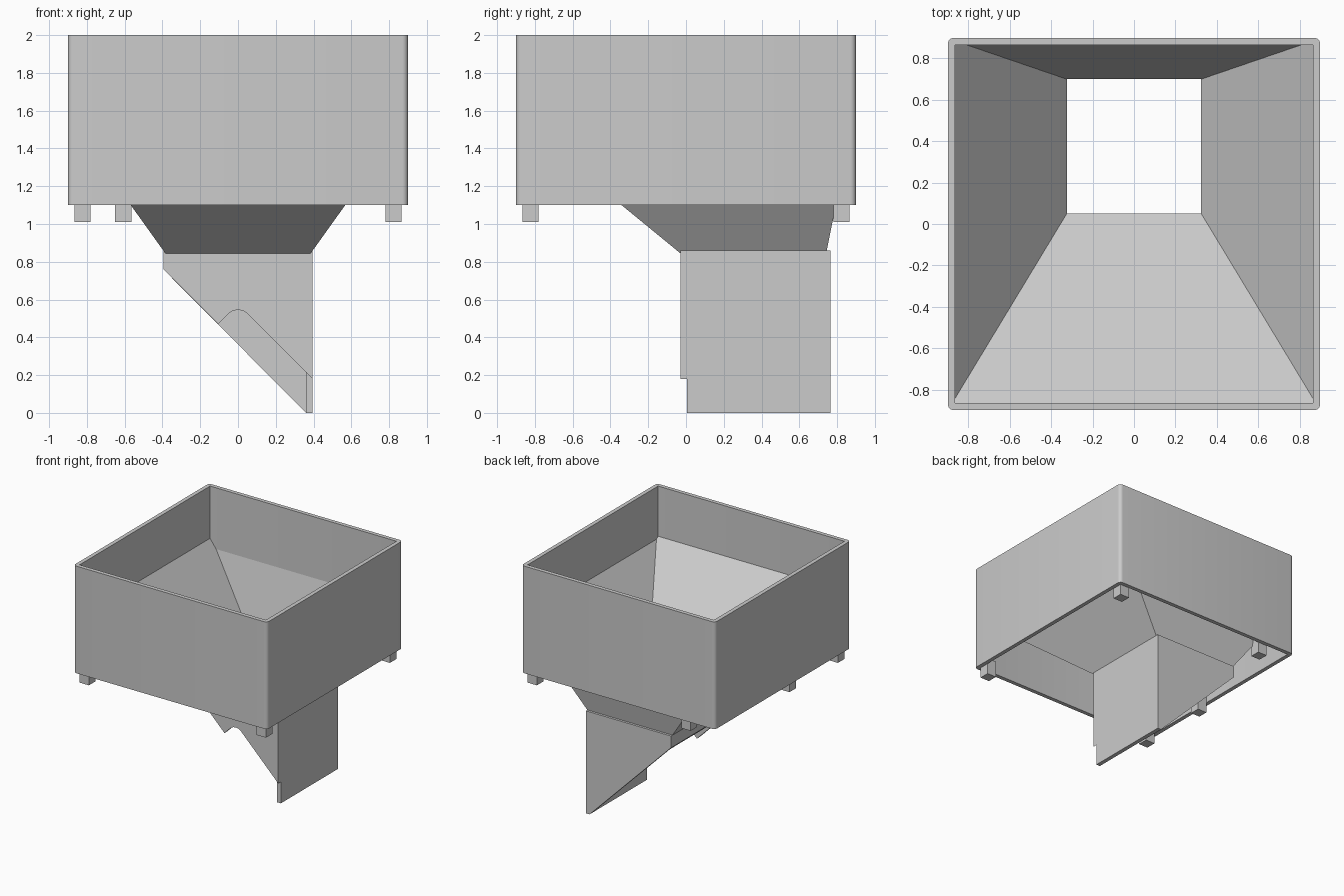
import bpy, bmesh
from math import cos, sin, radians

cube = bpy.data.objects.get("Cube")
if cube:
    bpy.data.objects.remove(cube, do_unlink=True)

grey = bpy.data.materials.new("plain_grey")
grey.use_nodes = True
colour = (0.6, 0.6, 0.6, 1)
grey.diffuse_color = colour
grey.node_tree.nodes["Principled BSDF"].inputs["Base Color"].default_value = colour


def finish(name, bm):
    bmesh.ops.recalc_face_normals(bm, faces=bm.faces)
    mesh = bpy.data.meshes.new(name)
    bm.to_mesh(mesh)
    bm.free()
    mesh.materials.append(grey)
    obj = bpy.data.objects.new(name, mesh)
    bpy.context.collection.objects.link(obj)
    return obj


def tube(name, rings):
    """Join equal-sized rings into a closed band, last ring back to first."""
    bm = bmesh.new()
    loops = [[bm.verts.new(p) for p in ring] for ring in rings]
    count = len(loops[0])
    for a, b in zip(loops, loops[1:] + loops[:1]):
        for i in range(count):
            j = (i + 1) % count
            bm.faces.new((a[i], a[j], b[j], b[i]))
    return finish(name, bm)


def plate(name, profile, y0, y1):
    """Extrude an x-z outline along y."""
    bm = bmesh.new()
    face = bm.faces.new([bm.verts.new((x, y0, z)) for x, z in profile])
    moved = bmesh.ops.extrude_face_region(bm, geom=[face])["geom"]
    verts = [v for v in moved if isinstance(v, bmesh.types.BMVert)]
    bmesh.ops.translate(bm, verts=verts, vec=(0, y1 - y0, 0))
    return finish(name, bm)


def rounded_square(half, radius, z, steps=6):
    c = half - radius
    return [(sx * c + radius * cos(radians(start + 90 * k / steps)),
             sy * c + radius * sin(radians(start + 90 * k / steps)), z)
            for sx, sy, start in ((1, 1, 0), (-1, 1, 90), (-1, -1, 180), (1, -1, 270))
            for k in range(steps + 1)]


def rectangle(x, front, back, z):
    return [(x, back, z), (-x, back, z), (-x, front, z), (x, front, z)]


# Open bin walls with softly rounded outer corners
BASE, TOP = 1.1, 2.0
bin_walls = tube("bin_walls", [
    rounded_square(0.9, 0.03, BASE), rounded_square(0.9, 0.03, TOP),
    rounded_square(0.866, 0.002, TOP), rounded_square(0.866, 0.002, BASE)])
bpy.context.view_layer.objects.active = bin_walls
bin_walls.select_set(True)
bpy.ops.object.shade_smooth_by_angle(angle=radians(30))
bin_walls.select_set(False)

# Sloping hopper floor, its upper rim buried in the bin walls
tube("hopper", [
    rectangle(0.385, -0.03, 0.742, 0.845), rectangle(0.89, -0.89, 0.885, 1.55),
    rectangle(0.88, -0.868, 0.89, 1.58), rectangle(0.325, 0.05, 0.70, 0.83)])

# Chute below the hopper, cut off on a diagonal
W, T, HEAD, CUT = 0.395, 0.035, 0.86, 0.76
FRONT, BACK = -0.03, 0.765
arc = [(0.0725 * cos(radians(a)), 0.4725 + 0.0725 * sin(radians(a)))
       for a in range(135, 44, -9)]
plate("chute_front",
      [(-W, HEAD), (-W, CUT), (-0.105, 0.47)] + arc + [(W, 0.18), (W, HEAD)],
      FRONT, FRONT + T)
plate("chute_back", [(-W, HEAD), (-W, CUT), (W - T, 0), (W, 0), (W, HEAD)],
      BACK - T, BACK)
plate("chute_left", [(W - T, HEAD), (W - T, 0), (W, 0), (W, HEAD)],
      FRONT + T, BACK - T)
plate("chute_right", [(-W, HEAD), (-W, CUT), (T - W, CUT - T), (T - W, HEAD)],
      FRONT + T, BACK - T)

# Small locating pegs against the inside of the walls
P = 0.823
H = 0.043
for i, (x, y) in enumerate([(P, P), (P, -P), (-P, -P), (-P, -0.18), (-0.607, P)]):
    plate(f"peg_{i + 1}", [(x - H, 1.01), (x + H, 1.01), (x + H, 1.15), (x - H, 1.15)],
          y - H, y + H)
